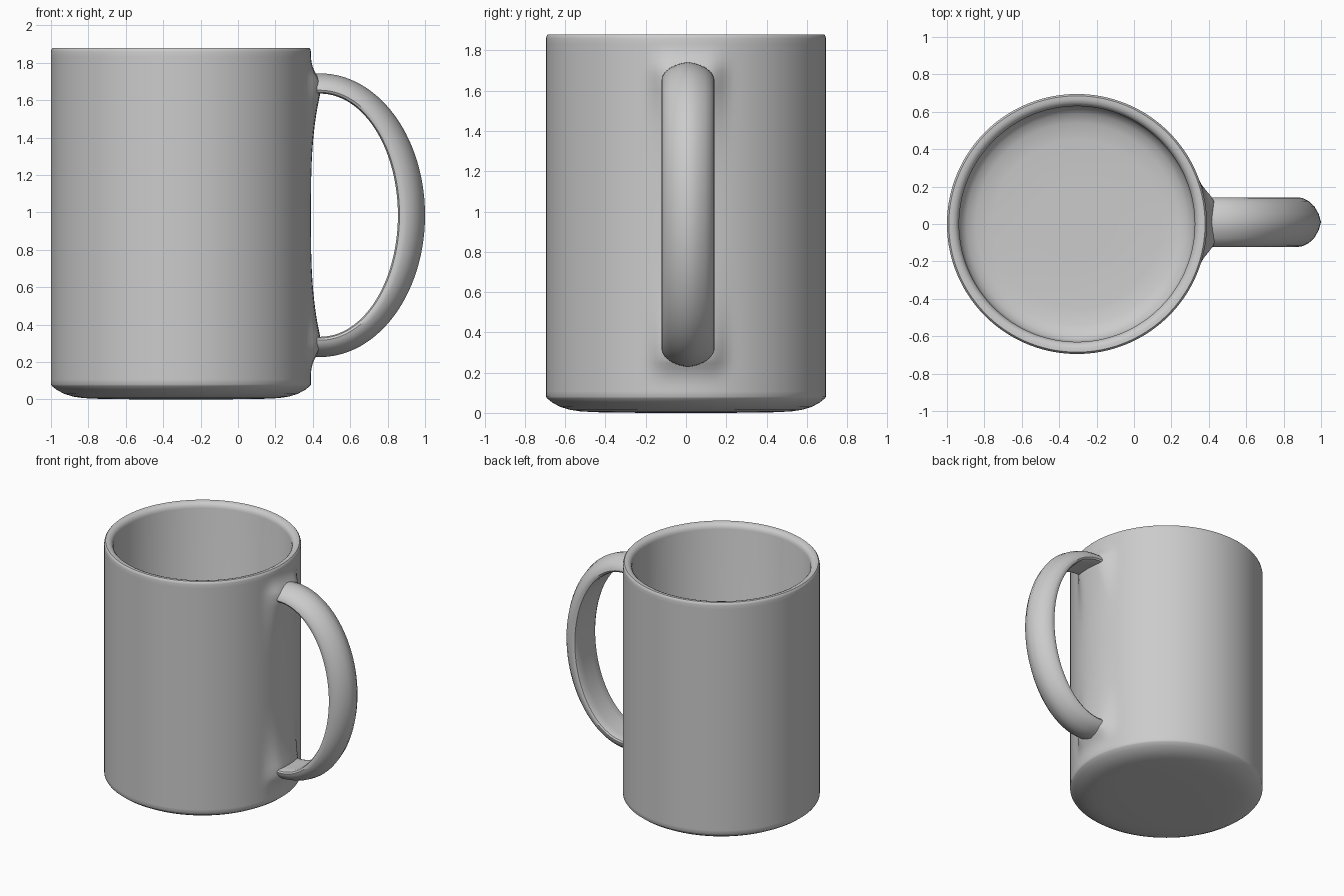
import bpy, math

if "Cube" in bpy.data.objects:
    bpy.data.objects.remove(bpy.data.objects["Cube"])

CX, R, H = -0.305, 0.695, 1.88      # body axis, outer radius, height
HX, HY, HZ = 0.44, 0.01, 0.985      # centre of the handle arc


def make_object(name, verts, faces):
    mesh = bpy.data.meshes.new(name)
    mesh.from_pydata(verts, [], faces)
    mesh.update()
    obj = bpy.data.objects.new(name, mesh)
    bpy.context.collection.objects.link(obj)
    bpy.ops.object.select_all(action='DESELECT')
    obj.select_set(True)
    bpy.context.view_layer.objects.active = obj
    bpy.ops.object.mode_set(mode='EDIT')
    bpy.ops.mesh.select_all(action='SELECT')
    bpy.ops.mesh.normals_make_consistent(inside=False)
    bpy.ops.object.mode_set(mode='OBJECT')
    bpy.ops.object.shade_smooth_by_angle(angle=math.radians(40))
    return obj


def loft(rings):
    """Join closed rings of equal size and cap both ends."""
    n = len(rings[0])
    verts = [v for ring in rings for v in ring]
    faces = [(i * n + j, i * n + (j + 1) % n,
              (i + 1) * n + (j + 1) % n, (i + 1) * n + j)
             for i in range(len(rings) - 1) for j in range(n)]
    faces.append(tuple(range(n))[::-1])
    faces.append(tuple(range(len(verts) - n, len(verts))))
    return verts, faces


def smooth(t):
    t = min(1, max(0, t))
    return t * t * (3 - 2 * t)


def fillet(y, z):
    """Swelling of the wall where the handle blends into it."""
    dz = abs(z - HZ)
    along = (dz / 0.65) ** 3 if dz < 0.65 else 1
    if dz > 0.72:
        along = max(0, 1 - (dz - 0.72) / 0.13) ** 2
    return 0.05 * along * (1 - smooth((abs(y - HY) - 0.10) / 0.12))


# Mug body: outside from the base up, over the rim, then down the inside
wall = [(R, 0.08 + 1.78 * i / 64) for i in range(65)]
profile = ([(0.20, 0), (0.43, 0.003), (0.52, 0.007), (0.575, 0.015),
            (0.625, 0.03), (0.665, 0.052), (0.69, 0.072)] + wall +
           [(0.692, 1.872), (0.685, H), (0.665, H), (0.648, 1.873),
            (0.636, 1.86), (0.63, 1.84), (0.63, 0.17), (0.62, 0.14),
            (0.59, 0.11), (0.54, 0.09), (0.45, 0.08), (0.20, 0.08)])
rings = []
for r, z in profile:
    ring = []
    for j in range(144):
        a = math.tau * j / 144
        x, y = r * math.cos(a), r * math.sin(a)
        if r == R and x > 0:
            x += fillet(y, z)
        ring.append((CX + x, y, z))
    rings.append(ring)
make_object("mug_body", *loft(rings))

# Handle: flat inner face and domed outer face swept along a half ellipse
half = [(0, 0.06), (0, 0.105), (0.06, 0.125), (0.17, 0.132), (0.33, 0.128),
        (0.55, 0.112), (0.75, 0.085), (0.91, 0.045)]
section = [(0, 0)] + half + [(1, 0)] + [(u, -y) for u, y in reversed(half)]


def handle_ring(angle, x_shift=0):
    c, s = math.cos(angle), math.sin(angle)
    return [(HX + x_shift + (0.415 + 0.145 * u) * c, HY + y,
             HZ + (0.65 + 0.108 * u) * s) for u, y in section]


q = math.pi / 2
rings = [handle_ring(q, -0.10)]
rings += [handle_ring(q - math.pi * i / 56) for i in range(57)]
rings.append(handle_ring(-q, -0.10))
make_object("handle", *loft(rings))
